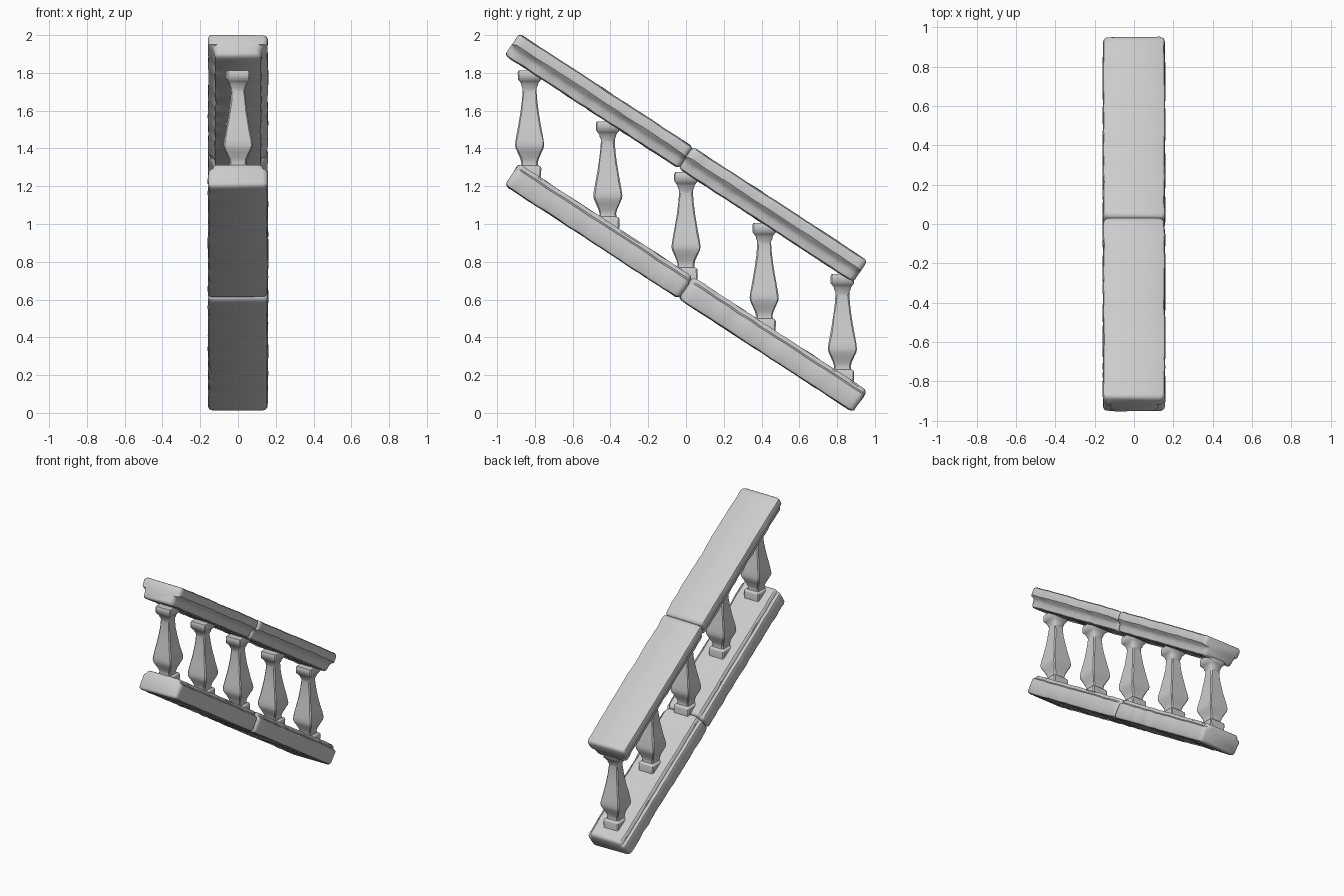
import bpy, bmesh, math
from mathutils import Vector, noise

if "Cube" in bpy.data.objects:
    bpy.data.objects.remove(bpy.data.objects["Cube"])

ANGLE = math.radians(33.1)
D = Vector((0, math.cos(ANGLE), -math.sin(ANGLE)))   # down the slope
N = Vector((0, math.sin(ANGLE), math.cos(ANGLE)))    # out of the slope
HALF = 1.1


def loft(name, rings, sharp):
    """Skin closed rings of equal size and cap both ends."""
    bm = bmesh.new()
    rows = [[bm.verts.new(p) for p in ring] for ring in rings]
    for a, b in zip(rows, rows[1:]):
        for i in range(len(a)):
            j = (i + 1) % len(a)
            bm.faces.new((a[i], a[j], b[j], b[i]))
    bm.faces.new(rows[0])
    bm.faces.new(rows[-1])
    bmesh.ops.recalc_face_normals(bm, faces=bm.faces)
    mesh = bpy.data.meshes.new(name)
    bm.to_mesh(mesh)
    bm.free()
    ob = bpy.data.objects.new(name, mesh)
    bpy.context.collection.objects.link(ob)
    bpy.ops.object.select_all(action='DESELECT')
    ob.select_set(True)
    bpy.context.view_layer.objects.active = ob
    bpy.ops.object.shade_smooth_by_angle(angle=math.radians(sharp))
    return ob


def shrink(a, k):
    return math.copysign(max(abs(a) - k, 0), a)


def stone_block(name, half_profile, centre_z, t0, t1):
    """Worn rail block swept along the slope with rounded ends."""
    profile = half_profile + [(-u, v) for u, v in reversed(half_profile)]
    ends = [(0, .024), (.006, .011), (.014, .004), (.028, 0)]
    n = 44
    stations = [(t0 + s, k) for s, k in ends]
    stations += [(t0 + .028 + (t1 - t0 - .056) * i / n, 0) for i in range(1, n)]
    stations += [(t1 - s, k) for s, k in reversed(ends)]
    rings = []
    for t, k in stations:
        ring = []
        for u, v in profile:
            # uneven wear along the edges and at the ends
            q = Vector((u * 9, v * 9, t * 14 + centre_z * 7))
            wear = .002 + .005 * noise.noise(q) + k * (1 + .5 * noise.noise(q * 1.7))
            slide = .006 * noise.noise(q * 1.3) if k else 0
            ring.append(Vector((shrink(u, wear), 0, centre_z))
                        + D * (t + slide) + N * shrink(v, wear * .7))
        rings.append(ring)
    loft(name, rings, 35)


# Rail cross-sections (half width, height), bottom to top
HANDRAIL = [(.110, -.071), (.122, -.064), (.126, -.045), (.128, -.028),
            (.136, -.012), (.150, .000), (.159, .012), (.160, .052),
            (.155, .065), (.143, .071)]
BASE_RAIL = [(.140, -.071), (.154, -.066), (.160, -.053), (.160, .030),
             (.155, .041), (.144, .046), (.137, .050), (.134, .062),
             (.124, .071)]

for label, t0, t1 in (("upper", -HALF, .001), ("lower", -.001, HALF)):
    stone_block("handrail_" + label, HANDRAIL, 1.35, t0, t1)
    stone_block("base_rail_" + label, BASE_RAIL, .661, t0, t1)

# Square baluster outline (half width, height) at the middle of the flight
BALUSTER = [(.060, .690), (.062, .755), (.058, .764), (.046, .770), (.044, .785),
            (.049, .806), (.063, .838), (.074, .862), (.077, .878), (.074, .905),
            (.065, .955), (.056, 1.005), (.048, 1.055), (.041, 1.110),
            (.037, 1.160), (.037, 1.180), (.043, 1.192), (.045, 1.204),
            (.054, 1.216), (.062, 1.226), (.063, 1.262), (.058, 1.274)]

for i in range(5):
    y = -.828 + .414 * i
    dz = -y * math.tan(ANGLE)
    rings = []
    for r, z in BALUSTER:
        ring = []
        for q in range(4):
            # each corner slightly chamfered and chipped
            ca, sa = round(math.cos(q * math.pi / 2)), round(math.sin(q * math.pi / 2))
            c = .007 + .005 * noise.noise(Vector((q * 3.1, i * 5.3, z * 16)))
            for a, b in ((r, r - c), (r - c, r)):
                ring.append(Vector((a * ca - b * sa, y + a * sa + b * ca, z + dz)))
        rings.append(ring)
    loft("baluster_%d" % (i + 1), rings, 40)
